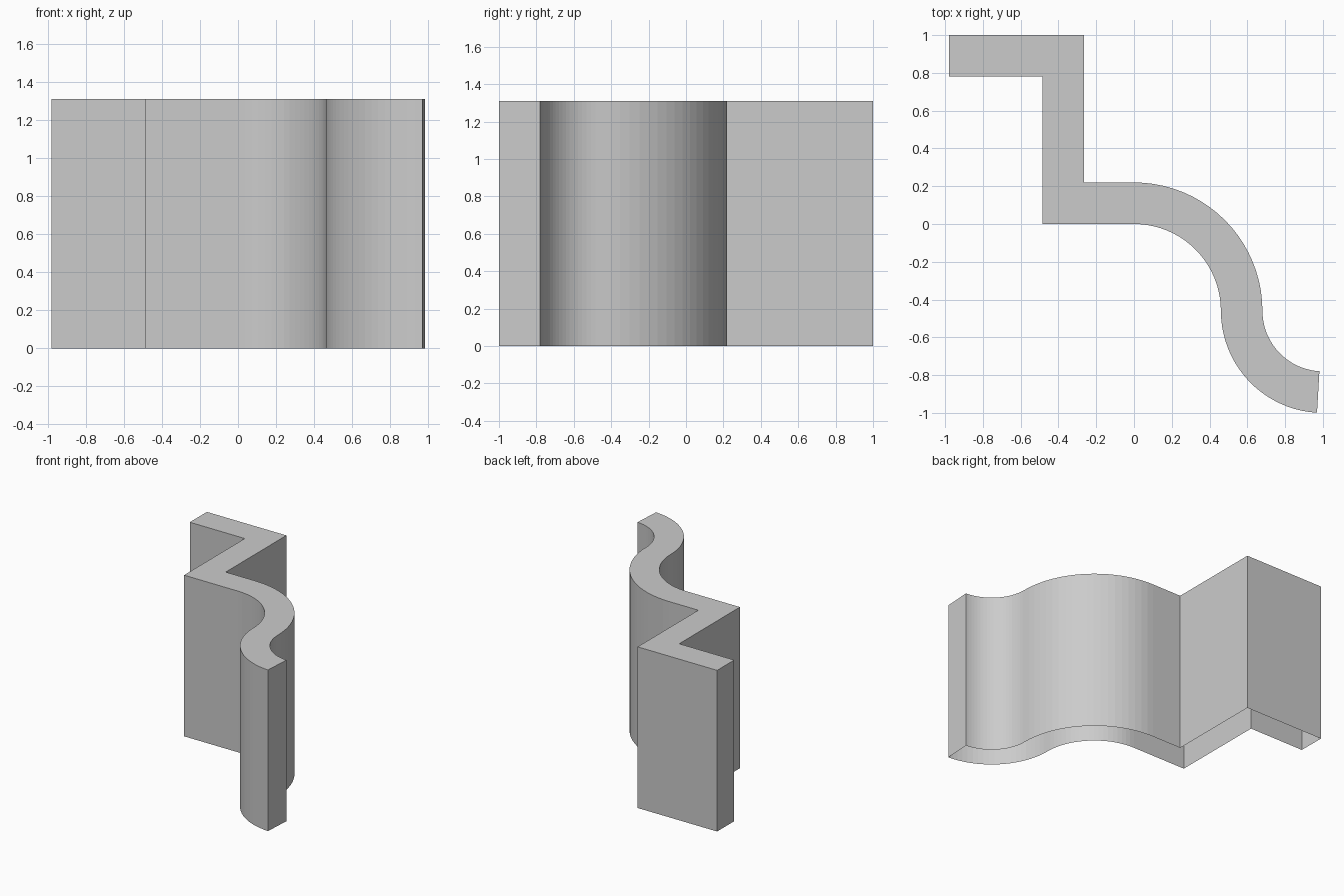
import bpy, bmesh, math

cube = bpy.data.objects.get("Cube")
if cube:
    bpy.data.objects.remove(cube, do_unlink=True)

HEIGHT = 1.31
STEPS = 20
SWING = math.radians(86.7)


def arc(cx, cy, radius, start, end):
    """Points along a circular arc, both ends included."""
    return [(cx + radius * math.cos(start + (end - start) * i / STEPS),
             cy + radius * math.sin(start + (end - start) * i / STEPS))
            for i in range(STEPS + 1)]


# Plan outline, split into the back-facing and front-facing edges
back = [(-0.98, 1.0), (-0.265, 1.0), (-0.265, 0.22)]
back += arc(0, -0.46, 0.68, math.pi / 2, 0)
back += arc(1.0, -0.46, 0.32, math.pi, math.pi + SWING)[1:]

front = [(-0.98, 0.78), (-0.485, 0.78), (-0.485, 0)]
front += arc(0, -0.46, 0.46, math.pi / 2, 0)
front += arc(1.0, -0.46, 0.54, math.pi, math.pi + SWING)[1:]

outline = front + back[::-1]

# Top cap and outer walls, left open underneath
bm = bmesh.new()
top = [bm.verts.new((x, y, HEIGHT)) for x, y in outline]
base = [bm.verts.new((x, y, 0)) for x, y in outline]
bm.faces.new(top)
for i in range(len(outline)):
    j = (i + 1) % len(outline)
    bm.faces.new((base[i], base[j], top[j], top[i]))

mesh = bpy.data.meshes.new("moulding")
bm.to_mesh(mesh)
bm.free()
moulding = bpy.data.objects.new("moulding", mesh)
bpy.context.collection.objects.link(moulding)

# Plain light grey
grey = bpy.data.materials.new("light_grey")
grey.use_nodes = True
color = (0.6, 0.6, 0.6, 1)
grey.diffuse_color = color
grey.node_tree.nodes["Principled BSDF"].inputs["Base Color"].default_value = color
mesh.materials.append(grey)
